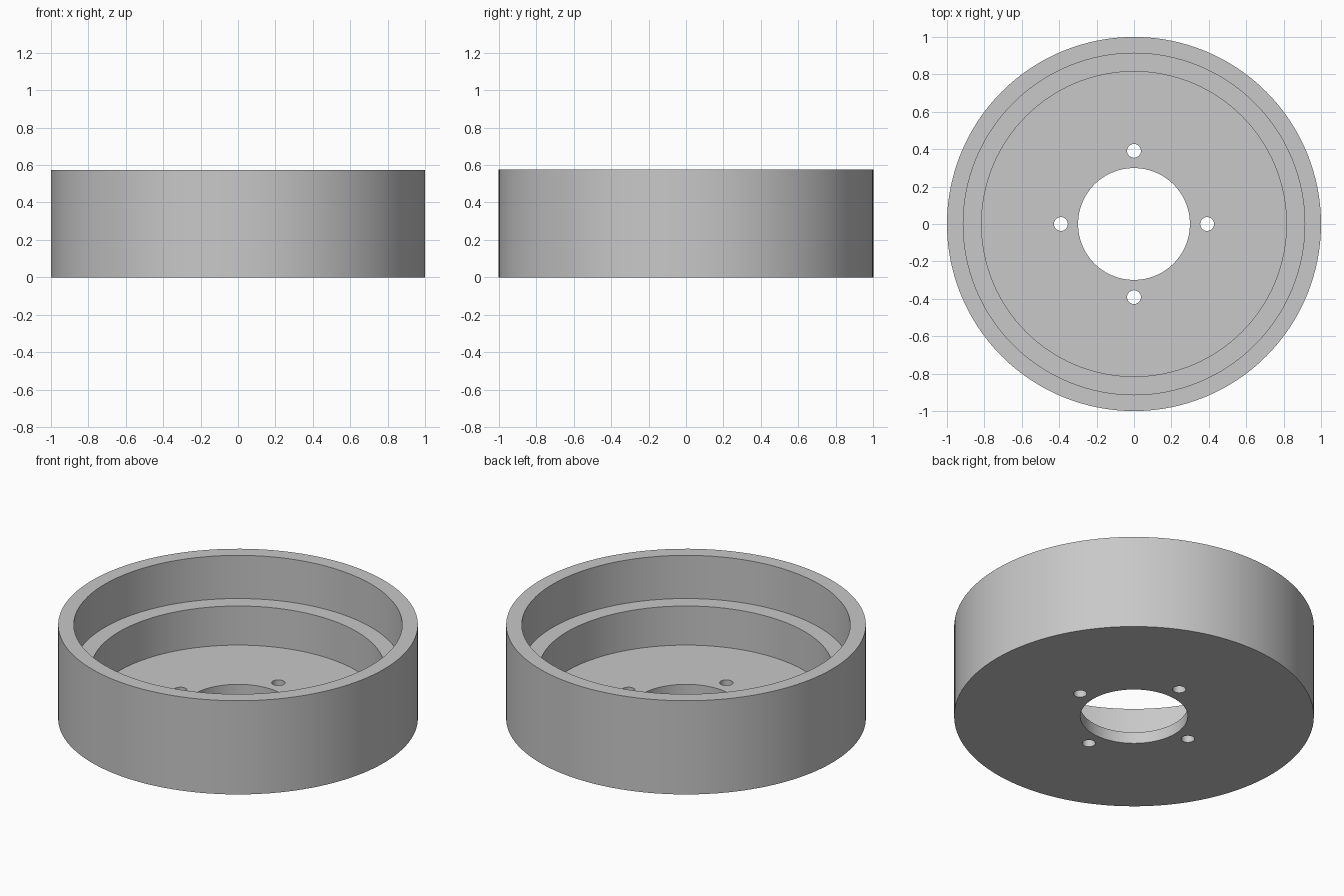
import bpy
import bmesh
from math import cos, sin, pi, radians, tau
from mathutils import Vector

cube = bpy.data.objects.get("Cube")
if cube:
    bpy.data.objects.remove(cube, do_unlink=True)

SEGMENTS = 128
HEIGHT, LEDGE, FLOOR = 0.575, 0.31, 0.07
OUTER, RIM, WELL, BORE = 1.0, 0.913, 0.815, 0.299
BOLT_CIRCLE, BOLT_RADIUS = 0.391, 0.037

grey = bpy.data.materials.new("light grey")
grey.use_nodes = True
colour = (0.58, 0.58, 0.58, 1)
grey.diffuse_color = colour
grey.node_tree.nodes["Principled BSDF"].inputs["Base Color"].default_value = colour


def add_object(name, bm):
    mesh = bpy.data.meshes.new(name)
    bmesh.ops.recalc_face_normals(bm, faces=bm.faces)
    bm.to_mesh(mesh)
    bm.free()
    mesh.materials.append(grey)
    obj = bpy.data.objects.new(name, mesh)
    bpy.context.collection.objects.link(obj)
    return obj


# Stepped cup: a closed wall section turned around the z axis
profile = [(BORE, 0), (OUTER, 0), (OUTER, HEIGHT), (RIM, HEIGHT),
           (RIM, LEDGE), (WELL, LEDGE), (WELL, FLOOR), (BORE, FLOOR)]
bm = bmesh.new()
rings = []
for i in range(SEGMENTS):
    a = tau * i / SEGMENTS
    rings.append([bm.verts.new((r * cos(a), r * sin(a), z)) for r, z in profile])
for i, ring in enumerate(rings):
    following = rings[(i + 1) % SEGMENTS]
    for j in range(len(profile)):
        k = (j + 1) % len(profile)
        bm.faces.new((ring[j], following[j], following[k], ring[k]))
cup = add_object("stepped_cup", bm)

# Four bolt holes drilled through the floor
bm = bmesh.new()
for i in range(4):
    a = i * pi / 2
    drill = bmesh.ops.create_cone(bm, cap_ends=True, segments=32, depth=0.3,
                                  radius1=BOLT_RADIUS, radius2=BOLT_RADIUS)
    bmesh.ops.translate(bm, verts=drill["verts"],
                        vec=Vector((cos(a), sin(a), 0)) * BOLT_CIRCLE)
drills = add_object("bolt_hole_cutter", bm)
drills.hide_render = True

cut = cup.modifiers.new("bolt_holes", "BOOLEAN")
cut.operation = "DIFFERENCE"
cut.solver = "EXACT"
cut.object = drills

bpy.ops.object.select_all(action="DESELECT")
cup.select_set(True)
bpy.context.view_layer.objects.active = cup
bpy.ops.object.modifier_apply(modifier=cut.name)
bpy.data.objects.remove(drills, do_unlink=True)

# Smooth round walls, crisp rims
bpy.ops.object.shade_smooth_by_angle(angle=radians(30))
